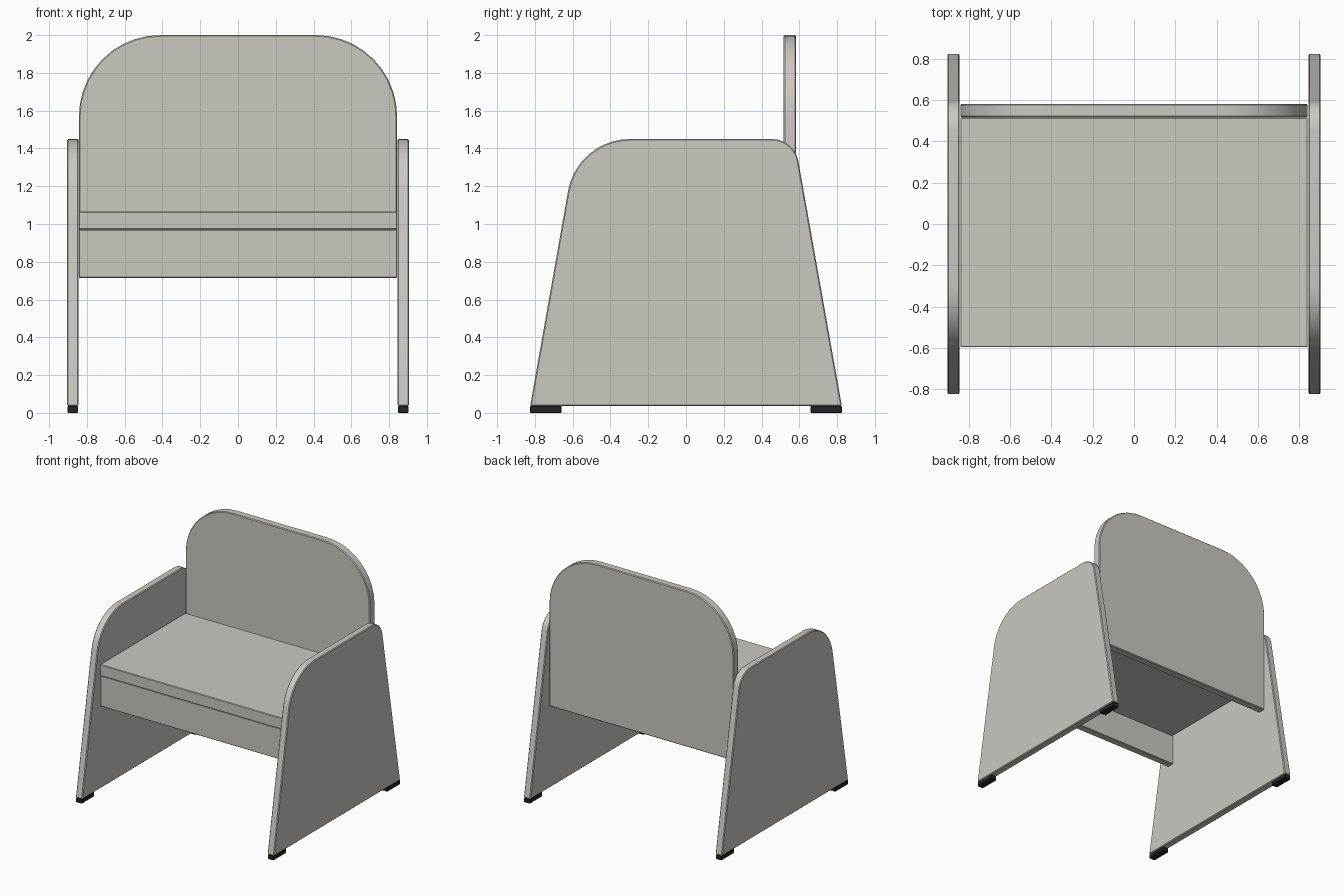
import bpy, bmesh, math
from mathutils import Vector

if "Cube" in bpy.data.objects:
    bpy.data.objects.remove(bpy.data.objects["Cube"])


def material(name, color):
    m = bpy.data.materials.new(name)
    m.diffuse_color = (*color, 1)
    m.use_nodes = True
    m.node_tree.nodes["Principled BSDF"].inputs["Base Color"].default_value = m.diffuse_color
    return m


GREY = material("warm grey", (0.59, 0.58, 0.53))
BLACK = material("black rubber", (0.018, 0.017, 0.017))


def fillet(points, steps=10):
    """Points are (u, v, tangent length); rounds every corner with a length."""
    out, n = [], len(points)
    for i, (u, v, t) in enumerate(points):
        p = Vector((u, v))
        if t == 0:
            out.append(p)
            continue
        a = (Vector(points[i - 1][:2]) - p).normalized()
        b = (Vector(points[(i + 1) % n][:2]) - p).normalized()
        half = a.angle(b) / 2
        centre = p + (a + b).normalized() * (t / math.cos(half))
        start, end = p + a * t - centre, p + b * t - centre
        sweep = start.angle_signed(end)
        for k in range(steps + 1):
            ang = -sweep * k / steps
            c, s = math.cos(ang), math.sin(ang)
            out.append(centre + Vector((start.x * c - start.y * s,
                                        start.x * s + start.y * c)))
    return out


def slab(name, profile, axis, lo, hi, mat, bevel=0.006):
    """Extrudes a flat profile along the x or y axis from lo to hi."""
    def place(p, d):
        return (d, p.x, p.y) if axis == "x" else (p.x, d, p.y)
    bm = bmesh.new()
    a = [bm.verts.new(place(p, lo)) for p in profile]
    b = [bm.verts.new(place(p, hi)) for p in profile]
    bm.faces.new(a)
    bm.faces.new(b)
    for i in range(len(a)):
        j = (i + 1) % len(a)
        bm.faces.new((a[i], a[j], b[j], b[i]))
    bmesh.ops.recalc_face_normals(bm, faces=bm.faces)
    me = bpy.data.meshes.new(name)
    bm.to_mesh(me)
    bm.free()
    me.materials.append(mat)
    ob = bpy.data.objects.new(name, me)
    bpy.context.collection.objects.link(ob)
    bpy.ops.object.select_all(action="DESELECT")
    ob.select_set(True)
    bpy.context.view_layer.objects.active = ob
    if bevel:
        mod = ob.modifiers.new("edge", "BEVEL")
        mod.width = bevel
        mod.segments = 1
        mod.limit_method = "ANGLE"
        mod.angle_limit = math.radians(40)
        bpy.ops.object.modifier_apply(modifier=mod.name)
    bpy.ops.object.shade_smooth_by_angle(angle=math.radians(30))
    return ob


def rect(u0, u1, v0, v1):
    return fillet([(u0, v0, 0), (u1, v0, 0), (u1, v1, 0), (u0, v1, 0)])


# Tapered side panels with rounded arm corners, each on two feet
side = fillet([(-0.825, 0.037, 0), (0.825, 0.037, 0),
               (0.574, 1.45, 0.12), (-0.576, 1.45, 0.28)])
for label, s in (("left", -1), ("right", 1)):
    slab(label + "_side_panel", side, "x", *sorted((s * 0.845, s * 0.905)), GREY)
    for end, y0, y1 in (("front", -0.825, -0.66), ("back", 0.66, 0.825)):
        slab(f"{label}_{end}_foot", rect(y0, y1, 0, 0.037), "x",
             *sorted((s * 0.848, s * 0.902)), BLACK, 0.003)

# Backrest with rounded top corners
back = fillet([(-0.842, 0.715, 0), (0.842, 0.715, 0),
               (0.842, 2.0, 0.43), (-0.842, 2.0, 0.43)])
slab("backrest", back, "y", 0.517, 0.582, GREY)

# Seat board and the apron beneath its front edge
slab("seat", rect(-0.842, 0.842, 0.972, 1.065), "y", -0.597, 0.516, GREY, 0.004)
slab("front_apron", rect(-0.842, 0.842, 0.715, 0.97), "y", -0.587, -0.527, GREY, 0.004)
